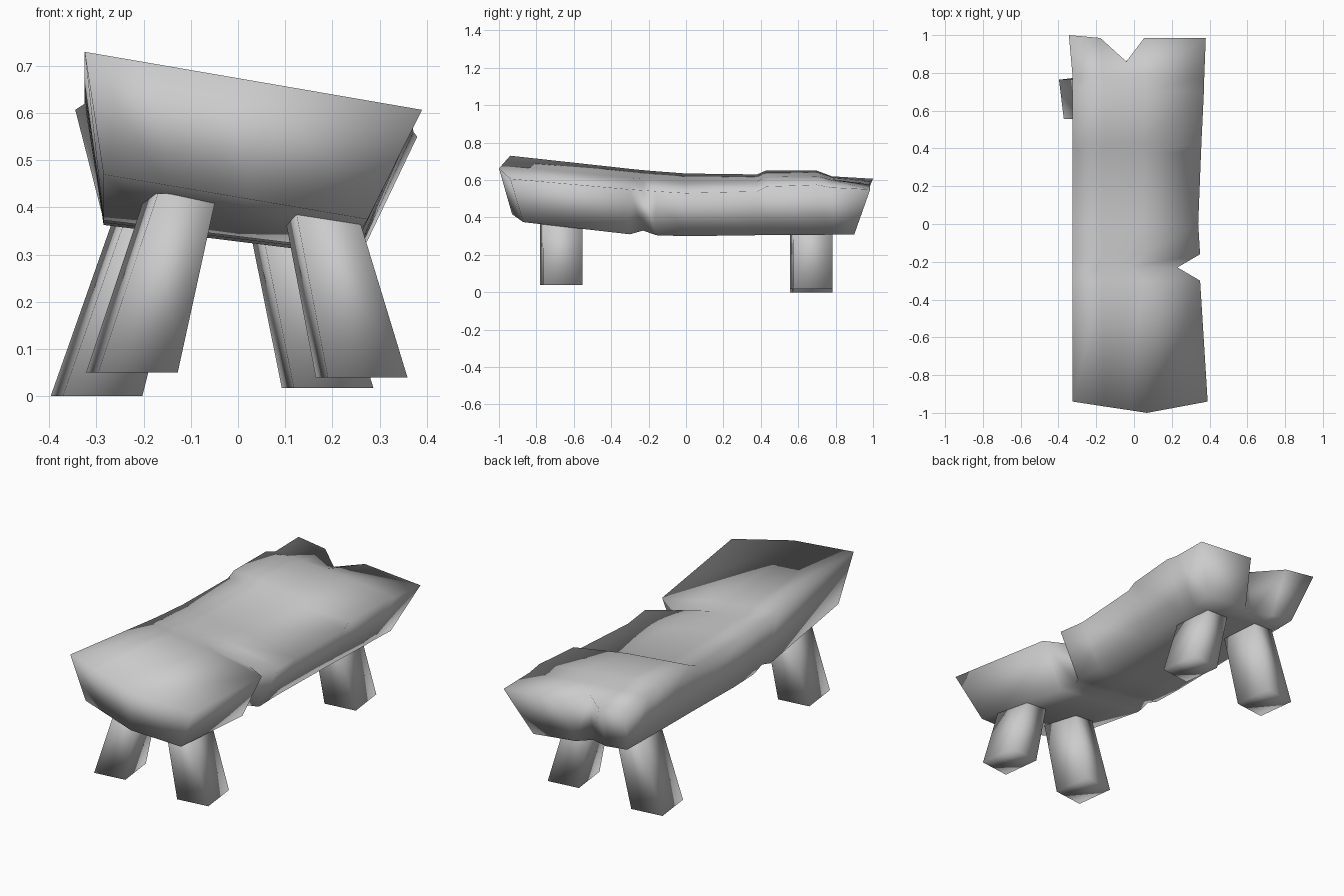
import bpy
import bmesh
from math import radians
from mathutils import Matrix, Vector

cube = bpy.data.objects.get("Cube")
if cube:
    bpy.data.objects.remove(cube, do_unlink=True)

# Single plain grey for the whole bench
grey = bpy.data.materials.new("plain_grey")
grey.use_nodes = True
grey.diffuse_color = (0.6, 0.6, 0.6, 1)
shader = next(n for n in grey.node_tree.nodes if n.type == 'BSDF_PRINCIPLED')
shader.inputs["Base Color"].default_value = grey.diffuse_color
shader.inputs["Roughness"].default_value = 0.8


def finish(bm, name):
    """Turn a bmesh into a smooth-shaded, coloured object."""
    bmesh.ops.recalc_face_normals(bm, faces=bm.faces)
    for face in bm.faces:
        face.smooth = True
    mesh = bpy.data.meshes.new(name)
    bm.to_mesh(mesh)
    bm.free()
    mesh.materials.append(grey)
    obj = bpy.data.objects.new(name, mesh)
    bpy.context.collection.objects.link(obj)
    return obj


def lerp(a, b, t):
    return a + (b - a) * t


# Seat stations: y, left top z, right top z, right top x, right bottom z
STATIONS = [
    (-.94, .73, .607, .39, .375),
    (-.30, .66, .55, .35, .31),
    (-.23, .653, .545, .23, .33),
    (-.16, .647, .54, .35, .305),
    (0, .635, .53, .34, .3),
    (.38, .63, .54, .355, .305),
    (.43, .652, .565, .357, .305),
    (.70, .65, .575, .37, .307),
    (.78, .62, .56, .372, .308),
    (.985, .607, .55, .38, .31),
]
ACROSS = (0, .23, .42, .55, 1)        # column positions from left to right
FRONT_BOW = (0, .42, .76, 1, 0)       # front end comes to a blunt point
CROWN = .012


def build_seat():
    bm = bmesh.new()
    top, bottom = [], []
    last = len(STATIONS) - 1
    for i, (y, left_z, right_z, right_x, low_z) in enumerate(STATIONS):
        upper, lower = [], []
        left_x = -.325 if i < last else -.345
        low_left_z = low_z + (.095 if i == 0 else .063)
        low_right_x = right_x - (.04 if i == 2 else .115)
        for col, t in enumerate(ACROSS):
            y_top = y_low = y
            if i == 0:                # bowed front, undercut below
                y_top -= .06 * FRONT_BOW[col]
                y_low += .07 - .06 * FRONT_BOW[col]
            elif i == last:           # back end with a split in the middle
                y_top -= .125 if col == 2 else 0
                y_low -= .13 if col == 2 else .085
                y_top += .015 if col == 0 else 0
            z_top = lerp(left_z, right_z, t)
            if 0 < i < last:
                z_top += CROWN * FRONT_BOW[col]
            upper.append(bm.verts.new((lerp(left_x, right_x, t), y_top, z_top)))
            lower.append(bm.verts.new((lerp(-.285, low_right_x, t), y_low,
                                       lerp(low_left_z, low_z, t))))
        top.append(upper)
        bottom.append(lower)

    # Top and bottom skins
    for grid in (top, bottom):
        for a, b in zip(grid, grid[1:]):
            for c in range(len(ACROSS) - 1):
                bm.faces.new((a[c], a[c + 1], b[c + 1], b[c]))
    # Long sides
    for c in (0, -1):
        for i in range(last):
            bm.faces.new((top[i][c], top[i + 1][c], bottom[i + 1][c], bottom[i][c]))
    # Ends
    for i in (0, -1):
        for c in range(len(ACROSS) - 1):
            bm.faces.new((top[i][c], top[i][c + 1], bottom[i][c + 1], bottom[i][c]))
    return finish(bm, "seat")


def build_leg(name, foot, top):
    """Splayed square post, slightly turned and narrower at the top."""
    bm = bmesh.new()
    bmesh.ops.create_cube(bm, size=2)
    turn = Matrix.Rotation(radians(7), 3, 'Z')
    for v in bm.verts:
        high = v.co.z > 0
        half_x = .063 if high else .085
        centre = Vector(top if high else foot)
        v.co = centre + turn @ Vector((v.co.x * half_x, v.co.y * .105, 0))
    return finish(bm, name)


build_seat()
FRONT_Y, BACK_Y, TOP_Z = -.667, .67, .43
for name, y, foot_x, foot_z, top_x in (
        ("front_right_leg", FRONT_Y, -.225, .05, -.12),
        ("front_left_leg", FRONT_Y, .262, .04, .165),
        ("back_right_leg", BACK_Y, -.3, 0, -.17),
        ("back_left_leg", BACK_Y, .19, .017, .085)):
    build_leg(name, (foot_x, y, foot_z), (top_x, y, TOP_Z))
